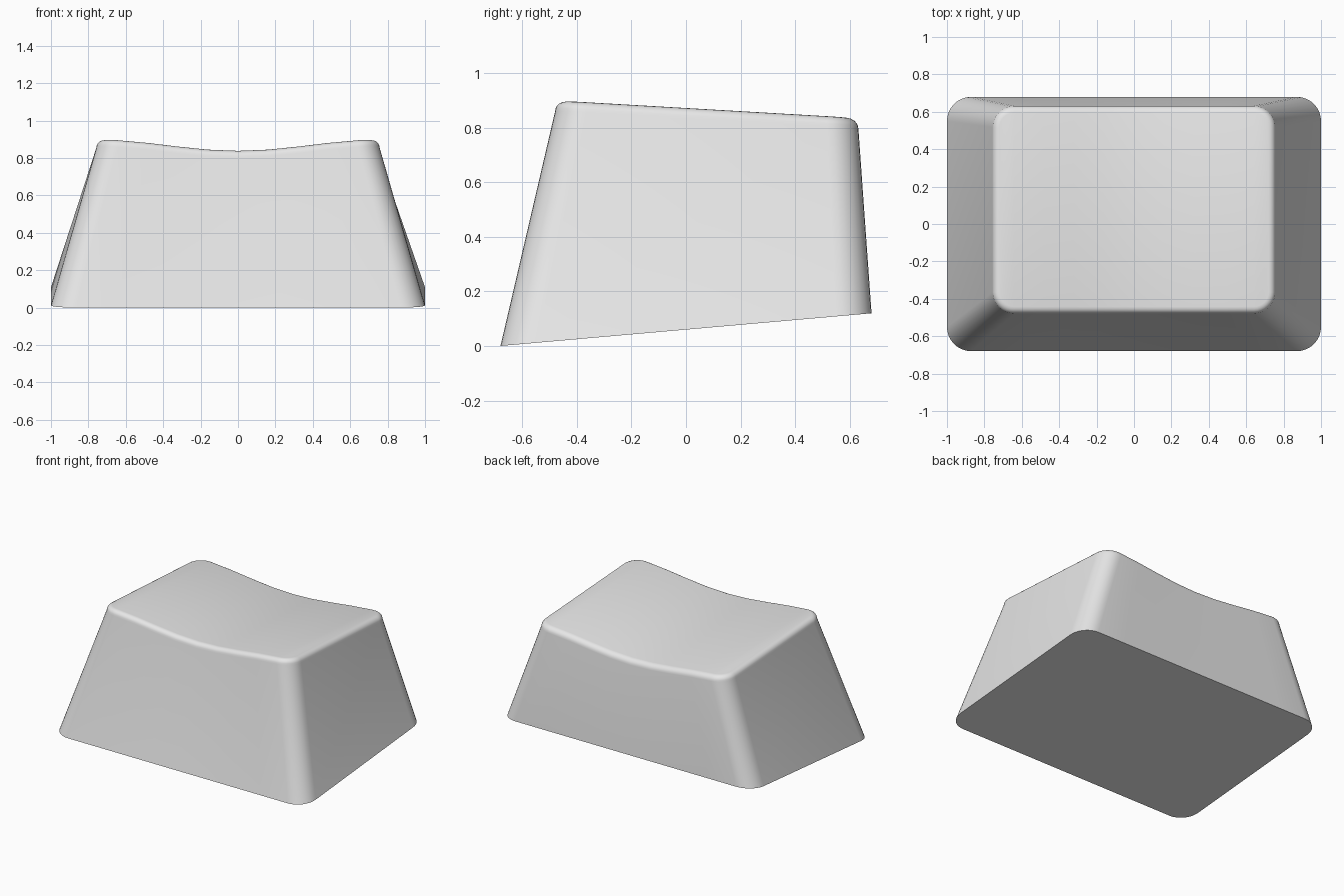
import bpy, bmesh, math

if "Cube" in bpy.data.objects:
    bpy.data.objects.remove(bpy.data.objects["Cube"])

ARC, SPAN = 8, 8          # steps per rounded corner / along the front edge
BEVEL = 0.038             # rounding of the top rim


def base_z(x, y):
    """Tilted flat underside."""
    return 0.06 + 0.088 * y


def dish_z(x, y):
    """Forward-raised top, scooped across its width."""
    scoop = 0.03 * (1 - math.cos(math.pi * min(abs(x) / 0.76, 1)))
    return 0.838 - 0.058 * (y + 0.44) + scoop


def outline(hx, y0, y1, r):
    """Rounded rectangle: front half left to right, then back half right to left."""
    arc = [math.pi / 2 * i / ARC for i in range(ARC + 1)]
    right = [(hx - r + r * math.sin(a), r - r * math.cos(a)) for a in arc]
    left = [(-x, d) for x, d in reversed(right)]
    mid = [((hx - r) * (2 * i / SPAN - 1), 0) for i in range(1, SPAN)]
    half = left + mid + right
    return [(x, y0 + d) for x, d in half] + [(x, y1 - d) for x, d in reversed(half)]


# Rings from the base up the walls and over the rounded rim
bm = bmesh.new()
rings = [[bm.verts.new((x, y, base_z(x, y))) for x, y in outline(1, -0.68, 0.68, 0.13)]]
for step in range(6):
    a = math.pi / 2 * step / 5
    inset, drop = BEVEL * (1 - math.cos(a)), BEVEL * (1 - math.sin(a))
    loop = outline(0.757 - inset, -0.48 + inset, 0.632 - inset, 0.115 - inset)
    rings.append([bm.verts.new((x, y, dish_z(x, y) - drop)) for x, y in loop])

count = len(rings[0])
for low, high in zip(rings, rings[1:]):
    for i in range(count):
        j = (i + 1) % count
        bm.faces.new((low[i], low[j], high[j], high[i]))

# Scooped top as front-to-back strips, flat underside as one face
top = rings[-1]
for i in range(count // 2 - 1):
    bm.faces.new((top[i], top[i + 1], top[count - 2 - i], top[count - 1 - i]))
bm.faces.new(list(reversed(rings[0])))
bmesh.ops.recalc_face_normals(bm, faces=bm.faces)

mesh = bpy.data.meshes.new("keycap")
bm.to_mesh(mesh)
bm.free()
keycap = bpy.data.objects.new("keycap", mesh)
bpy.context.collection.objects.link(keycap)

# Plain light grey plastic
mat = bpy.data.materials.new("light grey plastic")
mat.use_nodes = True
color = (0.8, 0.8, 0.8, 1)
mat.diffuse_color = color
mat.node_tree.nodes["Principled BSDF"].inputs["Base Color"].default_value = color
mesh.materials.append(mat)

bpy.ops.object.select_all(action="DESELECT")
keycap.select_set(True)
bpy.context.view_layer.objects.active = keycap
bpy.ops.object.shade_smooth_by_angle(angle=math.radians(35))
